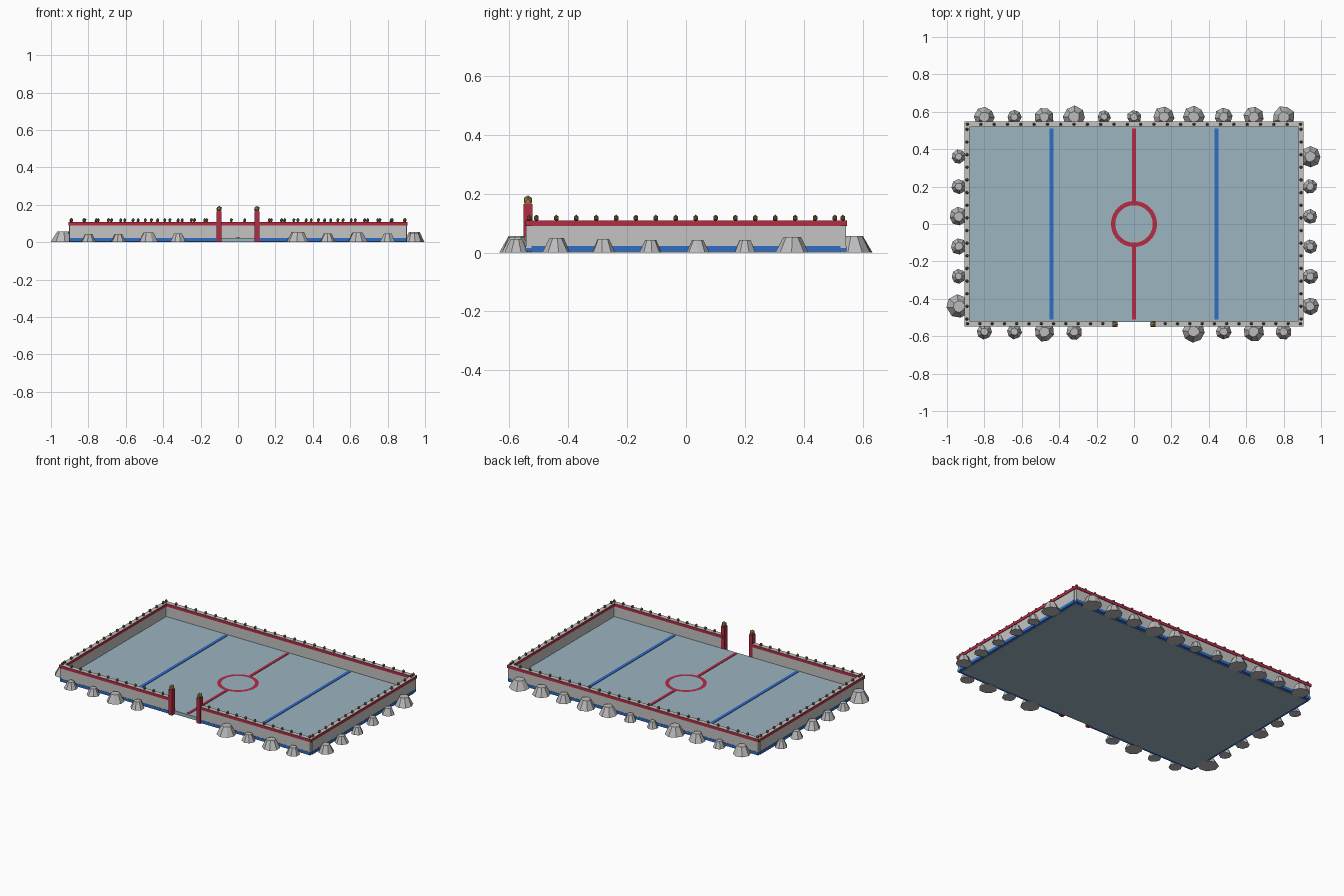
import bpy, bmesh, math, random
from mathutils import Matrix, Vector

random.seed(4)
if "Cube" in bpy.data.objects:
    bpy.data.objects.remove(bpy.data.objects["Cube"], do_unlink=True)


def material(name, r, g, b):
    m = bpy.data.materials.new(name)
    m.use_nodes = True
    m.diffuse_color = (r, g, b, 1)
    bsdf = m.node_tree.nodes["Principled BSDF"]
    bsdf.inputs["Base Color"].default_value = (r, g, b, 1)
    bsdf.inputs["Roughness"].default_value = 0.8
    return m


WALL = material("pale grey board", 0.55, 0.55, 0.54)
RED = material("deep red", 0.46, 0.025, 0.06)
BLUE = material("strong blue", 0.03, 0.15, 0.58)
ICE = material("blue grey ice", 0.33, 0.46, 0.53)
ROCK = material("rock grey", 0.5, 0.5, 0.5)
BRASS = material("dark brass", 0.25, 0.15, 0.05)
GOLD = material("old gold", 0.42, 0.25, 0.07)


def finish(name, bm, *mats):
    mesh = bpy.data.meshes.new(name)
    bm.to_mesh(mesh)
    bm.free()
    for m in mats:
        mesh.materials.append(m)
    obj = bpy.data.objects.new(name, mesh)
    bpy.context.collection.objects.link(obj)
    return obj


def add_box(bm, cx, cy, sx, sy, z0, z1):
    place = Matrix.Translation((cx, cy, (z0 + z1) / 2))
    bmesh.ops.create_cube(bm, size=1, matrix=place @ Matrix.Diagonal((sx, sy, z1 - z0, 1)))


def box(name, mat, *dims):
    bm = bmesh.new()
    add_box(bm, *dims)
    return finish(name, bm, mat)


# Ice slab and its painted markings
FLOOR = 0.022
PAINT = FLOOR + 0.003
box("ice_floor", ICE, 0, 0, 1.775, 1.05, 0, FLOOR)
for side, label in ((1, "left"), (-1, "right")):
    box(label + "_zone_line", BLUE, side * 0.442, 0, 0.021, 1.02, FLOOR, PAINT)
for side, label in ((1, "back"), (-1, "front")):
    box(label + "_centre_line", RED, 0, side * 0.313, 0.019, 0.394, FLOOR, PAINT)

bm = bmesh.new()
bmesh.ops.create_circle(bm, segments=40, radius=0.1)
inner = bm.edges[:]
made = bmesh.ops.extrude_edge_only(bm, edges=inner)["geom"]
for v in (g for g in made if isinstance(g, bmesh.types.BMVert)):
    v.co *= 0.123 / 0.1
bmesh.ops.recalc_face_normals(bm, faces=bm.faces)
if bm.faces[:][0].normal.z < 0:
    bmesh.ops.reverse_faces(bm, faces=bm.faces)
bmesh.ops.translate(bm, verts=bm.verts, vec=(0, 0, PAINT))
finish("centre_circle", bm, RED)

# Boards: name, centre, length, runs along x
X, Y = 0.893, 0.533
RUNS = [
    ("back", 0, Y, 1.8, True),
    ("front_left", 0.5, -Y, 0.8, True),
    ("front_right", -0.5, -Y, 0.8, True),
    ("left", X, 0, 1.05, False),
    ("right", -X, 0, 1.05, False),
]
for name, cx, cy, length, along_x in RUNS:
    def strip(part, mat, width, z0, z1, extra=0.0):
        size = (length + extra, width) if along_x else (width, length + extra)
        return box(name + part, mat, cx, cy, *size, z0, z1)
    strip("_board", WALL, 0.02, 0.015, 0.092)
    strip("_kick_strip", BLUE, 0.023, 0.003, FLOOR)
    rail = strip("_rail", RED, 0.028, 0.09, 0.109, 0.012 if name == "back" else 0)
    # Pale top face on the red rail
    rail.data.materials.append(WALL)
    for p in rail.data.polygons:
        p.material_index = 1 if p.normal.z > 0.5 else 0
# Rail ends at the two front corners
for side, label in ((1, "left"), (-1, "right")):
    end = box(label + "_rail_end", RED, side * 0.9035, -Y, 0.007, 0.028, 0.09, 0.109)
    end.data.materials.append(WALL)
    for p in end.data.polygons:
        p.material_index = 1 if p.normal.z > 0.5 else 0


# Studs along the rail tops
def stud_row(name, start, end, count):
    bm = bmesh.new()
    a, b = Vector(start), Vector(end)
    for i in range(count):
        x, y = a.lerp(b, i / (count - 1))
        place = Matrix.Translation((x, y, 0.117))
        bmesh.ops.create_icosphere(bm, subdivisions=1, radius=1,
                                   matrix=place @ Matrix.Diagonal((0.009, 0.009, 0.012, 1)))
    finish(name, bm, BRASS)


stud_row("back_studs", (-0.89, Y), (0.89, Y), 26)
for side, label in ((1, "left"), (-1, "right")):
    stud_row("front_%s_studs" % label, (side * 0.89, -Y), (side * 0.167, -Y), 12)
    stud_row(label + "_studs", (side * X, -0.508), (side * X, 0.506), 16)

# Gate posts with a collar and faceted knob
for side, label in ((1, "left"), (-1, "right")):
    x, y = side * 0.101, -0.537
    box(label + "_gate_post", RED, x, y, 0.026, 0.03, 0, 0.165)
    box(label + "_post_collar", BRASS, x, y, 0.022, 0.024, 0.163, 0.17)
    bm = bmesh.new()
    bmesh.ops.create_icosphere(bm, subdivisions=1, radius=0.0165,
                               matrix=Matrix.Translation((x, y, 0.178)))
    finish(label + "_post_knob", bm, GOLD)


# Rocks banked against the outside
def rock(name, x, y, r):
    bm = bmesh.new()
    h = 0.02 + r * 0.6
    place = Matrix.Translation((x, y, h / 2)) @ Matrix.Rotation(random.uniform(0, math.tau), 4, "Z")
    bmesh.ops.create_cone(bm, cap_ends=True, segments=8, radius1=r, radius2=r * 0.5,
                          depth=h, matrix=place)
    for v in bm.verts:
        v.co.x += random.uniform(-0.05, 0.05) * r
        v.co.y += random.uniform(-0.05, 0.05) * r
    finish(name, bm, ROCK)


BACK = (54, 38, 50, 59, 35, 38, 56, 59, 48, 54, 59)
FRONT = (40, 40, 54, 43, 0, 0, 0, 59, 43, 54, 43)
LEFT = (48, 42, 38, 38, 38, 56)
RIGHT = (63, 38, 43, 50, 40, 38)
for label, radii, y in (("back", BACK, 0.572), ("front", FRONT, -0.576)):
    for i, r in enumerate(radii):
        if r:
            rock("%s_rock_%d" % (label, i + 1), -0.8 + 0.16 * i, y, r / 1000)
for label, radii, x in (("left", LEFT, 0.942), ("right", RIGHT, -0.937)):
    for i, r in enumerate(radii):
        rock("%s_rock_%d" % (label, i + 1), x, -0.44 + 0.16 * i, r / 1000)
